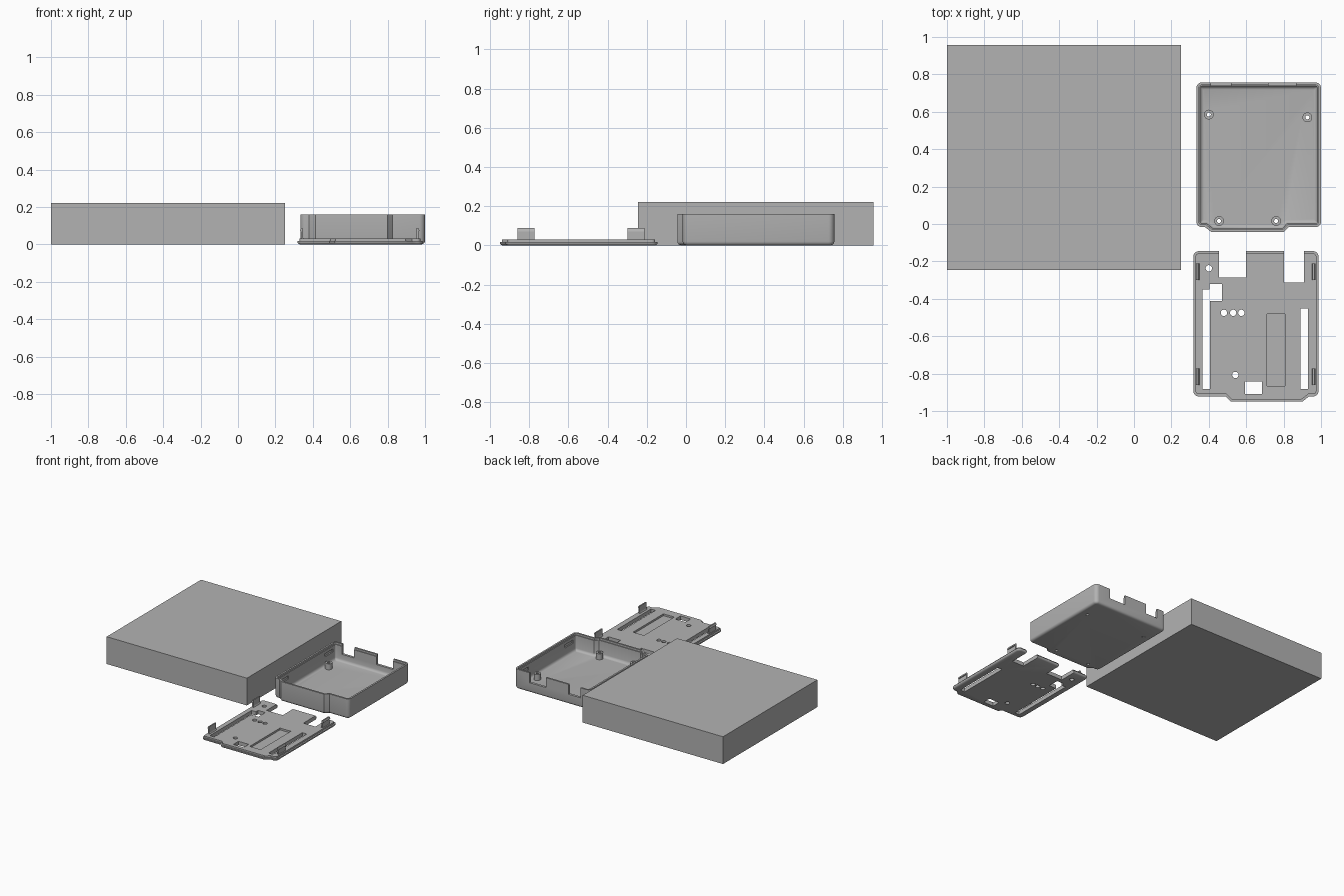
import bpy
import bmesh
import math

cube = bpy.data.objects.get("Cube")
if cube:
    bpy.data.objects.remove(cube, do_unlink=True)

grey = bpy.data.materials.new("plain_grey")
grey.use_nodes = True
COLOUR = (0.45, 0.45, 0.45, 1)
grey.diffuse_color = COLOUR
grey.node_tree.nodes["Principled BSDF"].inputs["Base Color"].default_value = COLOUR


def finish(bm, name):
    bmesh.ops.recalc_face_normals(bm, faces=bm.faces)
    mesh = bpy.data.meshes.new(name)
    bm.to_mesh(mesh)
    bm.free()
    mesh.materials.append(grey)
    obj = bpy.data.objects.new(name, mesh)
    bpy.context.collection.objects.link(obj)
    return obj


def loft(rings, name):
    """Skin a stack of equal-length point rings and cap both ends."""
    bm = bmesh.new()
    loops = [[bm.verts.new(p) for p in ring] for ring in rings]
    for a, b in zip(loops, loops[1:]):
        for i in range(len(a)):
            j = (i + 1) % len(a)
            bm.faces.new((a[i], a[j], b[j], b[i]))
    bm.faces.new(loops[0])
    bm.faces.new(loops[-1])
    return finish(bm, name)


def box(name, x0, x1, y0, y1, z0, z1):
    corners = [(x0, y0), (x1, y0), (x1, y1), (x0, y1)]
    return loft([[(x, y, z) for x, y in corners] for z in (z0, z1)], name)


def cylinder(name, x, y, r, z0, z1, n=24):
    turns = [2 * math.pi * i / n for i in range(n)]
    return loft([[(x + r * math.cos(t), y + r * math.sin(t), z) for t in turns]
                 for z in (z0, z1)], name)


def combine(obj, tool, operation="DIFFERENCE"):
    """Apply a boolean and discard the tool."""
    mod = obj.modifiers.new("cut", "BOOLEAN")
    mod.operation, mod.solver, mod.object = operation, "EXACT", tool
    bpy.context.view_layer.objects.active = obj
    bpy.ops.object.modifier_apply(modifier=mod.name)
    bpy.data.objects.remove(tool, do_unlink=True)


def shell_outline(x0, x1, y0, y1, bump, bump_y, d, z, r=0.03):
    """Rounded rectangle with a shallow bump on the front, inset by d."""
    rad = max(r - d, 0.006)
    e = d + rad

    def arc(cx, cy, start):
        return [(cx + rad * math.cos(math.radians(start + a)),
                 cy + rad * math.sin(math.radians(start + a)), z)
                for a in range(0, 91, 15)]

    a, b, c, f = bump
    k = 0.4 * d
    return (arc(x0 + e, y0 + e, 180)
            + [(a + k, y0 + d, z), (b + k, bump_y + d, z),
               (c - k, bump_y + d, z), (f - k, y0 + d, z)]
            + arc(x1 - e, y0 + e, 270) + arc(x1 - e, y1 - e, 0)
            + arc(x0 + e, y1 - e, 90))


def smooth(obj):
    bpy.ops.object.select_all(action="DESELECT")
    obj.select_set(True)
    bpy.context.view_layer.objects.active = obj
    bpy.ops.object.shade_smooth_by_angle(angle=math.radians(35))


# Large solid block
box("large_block", -1, 0.251, -0.245, 0.957, 0, 0.22)

# Open tray: outside skin, rim, stepped inside wall and floor
tray_profile = [(0.02, 0), (0.012, 0.002), (0.006, 0.006), (0.002, 0.012), (0, 0.02),
                (0, 0.16), (0.014, 0.16), (0.014, 0.145), (0.02, 0.145),
                (0.02, 0.042), (0.023, 0.032), (0.029, 0.025), (0.038, 0.022)]
tray = loft([shell_outline(0.333, 1, -0.017, 0.757, (0.38, 0.415, 0.8, 0.826), -0.044, d, z)
             for d, z in tray_profile], "tray")

# Screw posts with through holes
POSTS = [(0.4, 0.585), (0.927, 0.57), (0.455, 0.016), (0.76, 0.016)]
for x, y in POSTS:
    combine(tray, cylinder("post", x, y, 0.026, 0.012, 0.07), "UNION")
for x, y in POSTS:
    combine(tray, cylinder("hole", x, y, 0.011, -0.05, 0.2))

# Connector openings in the back wall
for x0, x1 in ((0.412, 0.518), (0.72, 0.866)):
    combine(tray, box("opening", x0, x1, 0.7, 0.8, 0.08, 0.2))

# Latch recesses in the side walls
for y in (0.09, 0.655):
    for x in (0.353, 0.98):
        combine(tray, box("recess", x - 0.01, x + 0.01, y - 0.05, y + 0.05, 0.095, 0.12))
smooth(tray)

# Lid plate with bevelled flange and raised inner tier
lid_profile = [(0.012, 0), (0.004, 0.004), (0, 0.01), (0, 0.018),
               (0.012, 0.018), (0.012, 0.031)]
lid = loft([shell_outline(0.317, 0.987, -0.922, -0.145, (0.49, 0.517, 0.9, 0.936), -0.95, d, z)
            for d, z in lid_profile], "lid")

# Lid notches, slots and windows
for x0, x1, y0, y1 in ((0.455, 0.6, -0.287, 0), (0.802, 0.909, -0.312, 0),
                       (0.366, 0.406, -0.882, -0.35), (0.404, 0.47, -0.412, -0.322),
                       (0.89, 0.931, -0.882, -0.452), (0.594, 0.685, -0.908, -0.842)):
    combine(lid, box("window", x0, x1, y0, y1, -0.05, 0.1))

# Sunken label area
combine(lid, box("label_recess", 0.711, 0.808, -0.867, -0.48, 0.016, 0.1))

# Round holes
for x, y in ((0.4, -0.237), (0.481, -0.475), (0.53, -0.475), (0.574, -0.475), (0.542, -0.807)):
    combine(lid, cylinder("hole", x, y, 0.017, -0.05, 0.1))
smooth(lid)

# Snap clips with an outward barb
CLIP = [(0, 0.025), (0, 0.07), (0.006, 0.072), (0, 0.088),
        (-0.01, 0.088), (-0.01, 0.04), (-0.017, 0.025)]
for side, x, label in ((-1, 0.336, "right"), (1, 0.965, "left")):
    for y, place in ((-0.817, "front"), (-0.255, "rear")):
        loft([[(x + side * u, v, z) for u, z in CLIP] for v in (y - 0.044, y + 0.044)],
             f"{place}_{label}_clip")
